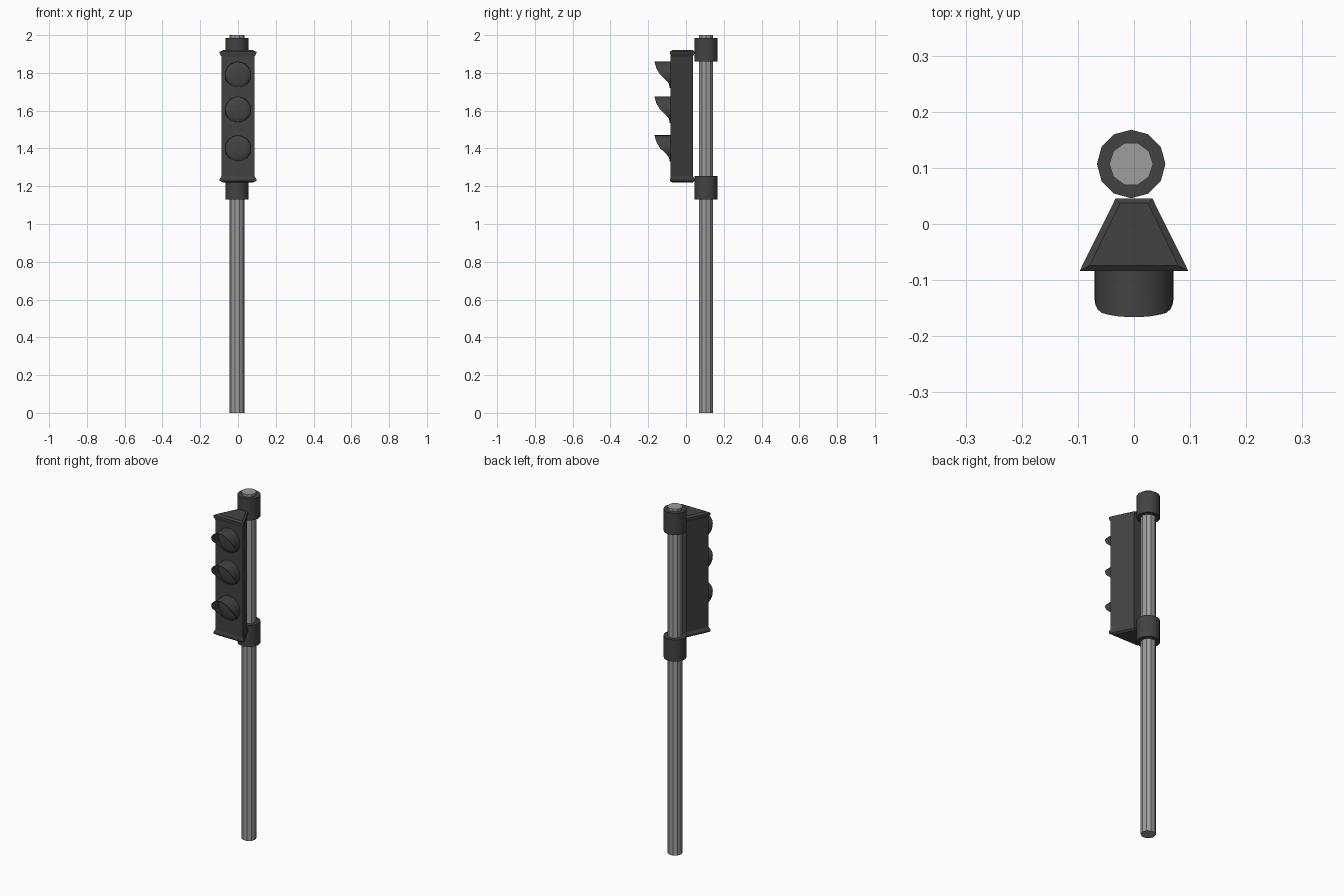
import bpy, bmesh
from math import sin, cos, pi, radians

cube = bpy.data.objects.get("Cube")
if cube:
    bpy.data.objects.remove(cube, do_unlink=True)


def material(name, v):
    m = bpy.data.materials.new(name)
    m.use_nodes = True
    m.diffuse_color = (v, v, v, 1)
    m.node_tree.nodes["Principled BSDF"].inputs["Base Color"].default_value = (v, v, v, 1)
    return m


DARK = material("dark grey", 0.055)
STEEL = material("pole grey", 0.34)


def finish(name, bm, mat, smooth=None):
    bmesh.ops.recalc_face_normals(bm, faces=bm.faces)
    me = bpy.data.meshes.new(name)
    bm.to_mesh(me)
    bm.free()
    me.materials.append(mat)
    ob = bpy.data.objects.new(name, me)
    bpy.context.collection.objects.link(ob)
    if smooth:
        bpy.ops.object.select_all(action='DESELECT')
        ob.select_set(True)
        bpy.context.view_layer.objects.active = ob
        bpy.ops.object.shade_smooth_by_angle(angle=radians(smooth))
    return ob


def loft(bm, rings, cap=True, loop=False):
    """Bridge equal-length closed rings of points."""
    rows = [[bm.verts.new(p) for p in r] for r in rings]
    pairs = list(zip(rows, rows[1:])) + ([(rows[-1], rows[0])] if loop else [])
    for a, b in pairs:
        for i in range(len(a)):
            j = (i + 1) % len(a)
            bm.faces.new((a[i], a[j], b[j], b[i]))
    if cap:
        bm.faces.new(rows[0])
        bm.faces.new(rows[-1])


def post(name, r, z0, z1, sides, mat, smooth=None):
    bm = bmesh.new()
    loft(bm, [[(-0.005 + r * cos(2 * pi * i / sides), 0.107 + r * sin(2 * pi * i / sides), z)
               for i in range(sides)] for z in (z0, z1)])
    finish(name, bm, mat, smooth)


# Pole and its two clamps
post("pole", 0.039, 0, 2, 10, STEEL)
post("lower_clamp", 0.061, 1.13, 1.255, 12, DARK, 40)
post("upper_clamp", 0.061, 1.86, 1.985, 12, DARK, 40)


# Wedge-shaped housing with a flared lip at each end
def wedge(front_w, back_w, front, back, z):
    return [(-front_w, front, z), (front_w, front, z), (back_w, back, z), (-back_w, back, z)]


LIP = (0.097, 0.033, -0.084, 0.045)
BODY = (0.088, 0.030, -0.081, 0.037)
END = (0.079, 0.025, -0.074, 0.037)
bm = bmesh.new()
loft(bm, [wedge(*s, z) for s, z in (
    (END, 1.22), (LIP, 1.228), (LIP, 1.238), (BODY, 1.253),
    (BODY, 1.887), (LIP, 1.902), (LIP, 1.912), (END, 1.92))])
finish("housing", bm, DARK)

# Lights with swept hoods
N = 32
EDGE = [(-1, -0.086), (-0.7, -0.09), (-0.45, -0.102), (0, -0.136), (0.5, -0.157), (1, -0.166)]


def hood_edge(t):
    for (a, ya), (b, yb) in zip(EDGE, EDGE[1:]):
        if t <= b:
            return ya + (yb - ya) * (t - a) / (b - a)
    return EDGE[-1][1]


def ring(r, zc, depth):
    pts = []
    for i in range(N):
        a = 2 * pi * i / N
        pts.append((r * cos(a), depth(sin(a)), zc + r * sin(a)))
    return pts


for label, zc in (("top", 1.79), ("middle", 1.605), ("bottom", 1.40)):
    bm = bmesh.new()
    base = lambda t: -0.075
    loft(bm, [ring(0.07, zc, base), ring(0.07, zc, hood_edge),
              ring(0.067, zc, hood_edge), ring(0.067, zc, base)], cap=False, loop=True)
    finish(label + "_hood", bm, DARK, 40)

    bm = bmesh.new()
    loft(bm, [ring(0.067 * cos(a), zc, lambda t, a=a: -0.08 - 0.012 * sin(a))
              for a in (0, 0.4, 0.8, 1.2, 1.5)])
    finish(label + "_lens", bm, DARK, 40)
